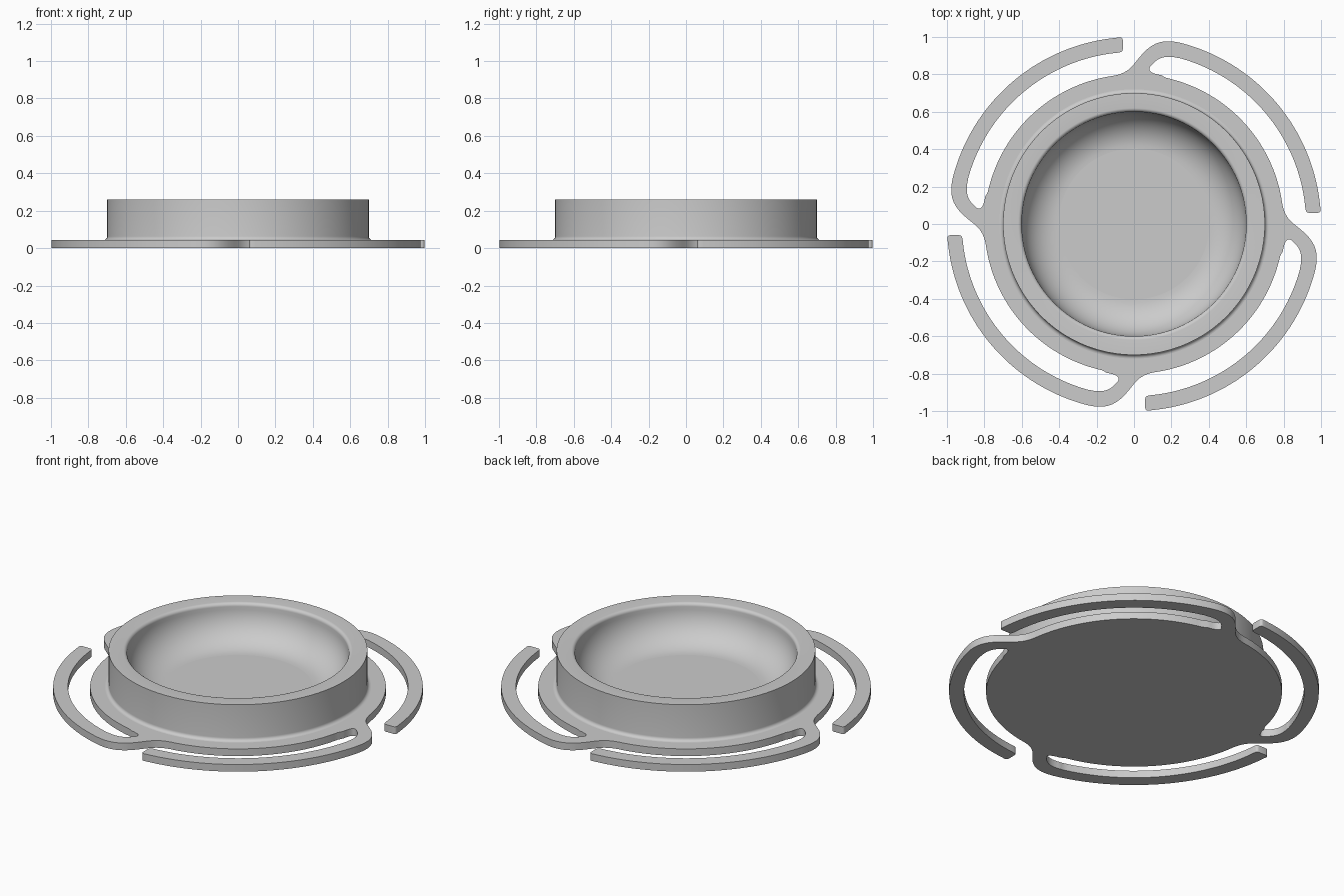
import bpy, bmesh
from math import cos, sin, pi, radians
from mathutils import Vector, Matrix
from mathutils.geometry import interpolate_bezier

cube = bpy.data.objects.get("Cube")
if cube:
    bpy.data.objects.remove(cube)

PLATE = 0.043    # plate thickness
TOP = 0.26       # rim height
FLANGE = 0.8     # flange radius

grey = bpy.data.materials.new("plain grey")
grey.use_nodes = True
colour = (0.6, 0.6, 0.6, 1)
grey.diffuse_color = colour
grey.node_tree.nodes["Principled BSDF"].inputs["Base Color"].default_value = colour


def arc(r, a, b, n, cx=0, cy=0):
    """Points on a circle from angle a to b in degrees."""
    angles = [radians(a + (b - a) * i / n) for i in range(n + 1)]
    return [Vector((cx + r * cos(t), cy + r * sin(t), 0)) for t in angles]


def bezier(p0, h0, h1, p1, n=10):
    return interpolate_bezier(*[Vector((*p, 0)) for p in (p0, h0, h1, p1)], n)


def finish(name, bm, angle=30):
    bmesh.ops.remove_doubles(bm, verts=bm.verts, dist=0.0004)
    bmesh.ops.recalc_face_normals(bm, faces=bm.faces)
    mesh = bpy.data.meshes.new(name)
    bm.to_mesh(mesh)
    bm.free()
    mesh.materials.append(grey)
    obj = bpy.data.objects.new(name, mesh)
    bpy.context.collection.objects.link(obj)
    bpy.ops.object.select_all(action='DESELECT')
    obj.select_set(True)
    bpy.context.view_layer.objects.active = obj
    bpy.ops.object.shade_smooth_by_angle(angle=radians(angle))
    return obj


# Quarter outline of the plate: flange edge, slot end, arm, rounded tip, arm root
quarter = arc(FLANGE, 8, 77.5, 36)
quarter += bezier((0.145, 0.796), (0.10, 0.803), (0.06, 0.82), (0.095, 0.85))
quarter += bezier((0.095, 0.85), (0.125, 0.885), (0.16, 0.905), (0.235, 0.888))
quarter += arc(0.92, 75, 5, 36)
quarter += arc(0.015, 180, 270, 4, 0.933, 0.075)
quarter += arc(0.015, 270, 360, 4, 0.983, 0.075)
quarter += arc(1.0, 5.5, 76, 36)
quarter += bezier((0.242, 0.97), (0.12, 1.0), (0.065, 0.935), (0.02, 0.88))
quarter += bezier((0.02, 0.88), (-0.015, 0.835), (-0.035, 0.807), (-0.111, 0.792))

# Base plate with four spring arms
outline = []
for k in range(4):
    turn = Matrix.Rotation(k * pi / 2, 3, 'Z')
    for p in quarter:
        q = turn @ p
        if not outline or (q - outline[-1]).length > 0.001:
            outline.append(q)
bm = bmesh.new()
face = bm.faces.new([bm.verts.new(p) for p in outline])
solid = bmesh.ops.extrude_face_region(bm, geom=[face])
top_verts = [g for g in solid["geom"] if isinstance(g, bmesh.types.BMVert)]
bmesh.ops.translate(bm, verts=top_verts, vec=(0, 0, PLATE))
finish("base_plate_with_arms", bm)

# Cup wall: outer fillet, flat rim, rounded lip and curved inside down to the floor
bowl = TOP - 0.02 - PLATE
profile = arc(0.02, 270, 180, 6, 0.72, PLATE + 0.02)
profile += [Vector((0.7, TOP, 0))]
profile += arc(0.02, 90, 180, 6, 0.62, TOP - 0.02)
profile += arc(bowl, 0, -90, 16, 0.6 - bowl, TOP - 0.02)
bm = bmesh.new()
ring = [bm.verts.new((p.x, 0, p.y)) for p in profile]
edges = [bm.edges.new(pair) for pair in zip(ring, ring[1:])]
bmesh.ops.spin(bm, geom=ring + edges, cent=(0, 0, 0), axis=(0, 0, 1),
               angle=2 * pi, steps=128, use_duplicate=False)
finish("cup_wall", bm)
